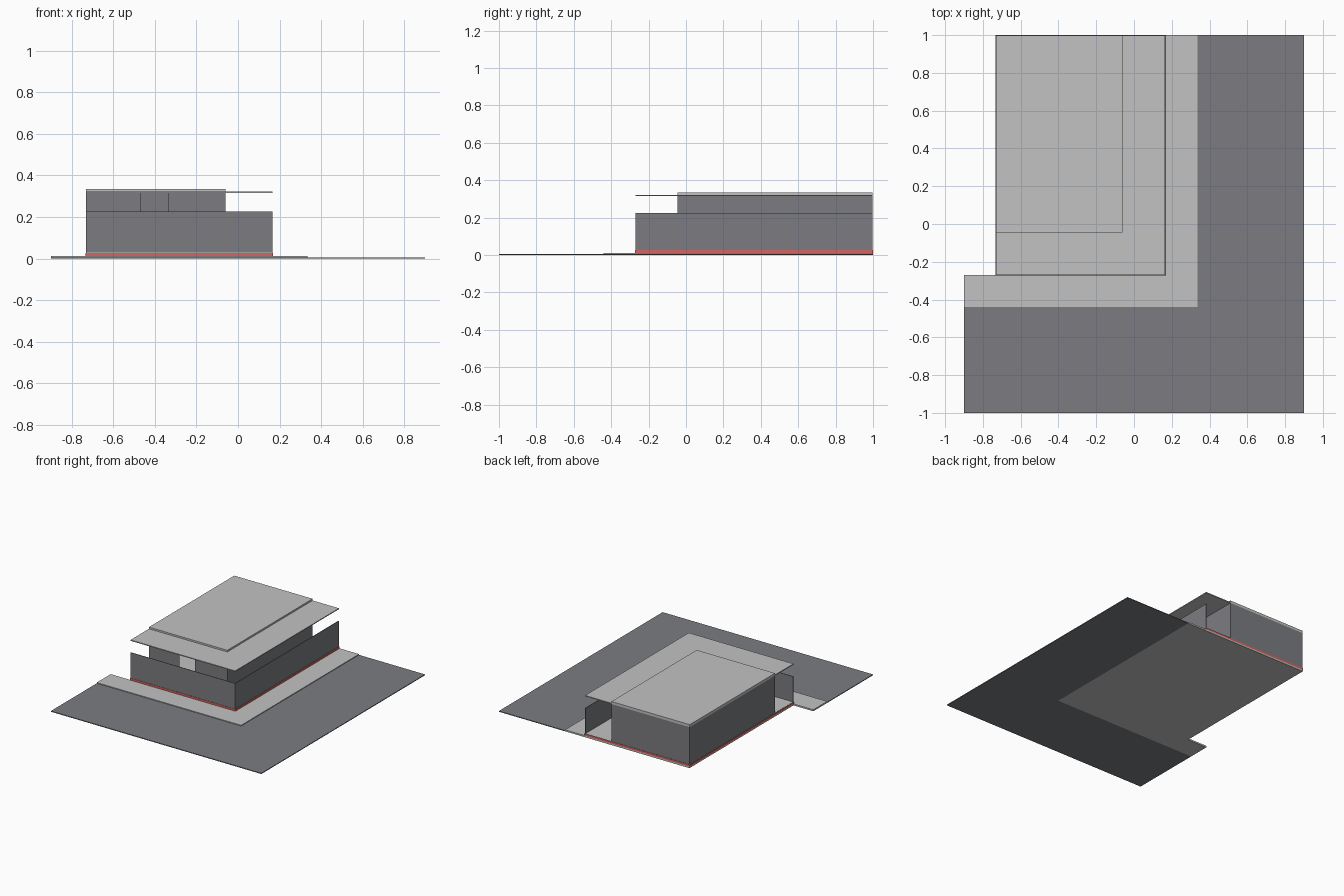
import bpy
import bmesh

cube = bpy.data.objects.get("Cube")
if cube:
    bpy.data.objects.remove(cube, do_unlink=True)


def material(name, rgb):
    m = bpy.data.materials.new(name)
    m.use_nodes = True
    m.diffuse_color = (*rgb, 1)
    m.node_tree.nodes["Principled BSDF"].inputs["Base Color"].default_value = (*rgb, 1)
    return m


dark = material("dark grey", (0.2, 0.203, 0.222))
light = material("light grey", (0.54, 0.54, 0.54))
red = material("red trim", (0.66, 0.13, 0.115))


def prism(name, outline, z0, z1, mat):
    """Extrude a flat outline from z0 up to z1."""
    bm = bmesh.new()
    base = bm.faces.new([bm.verts.new((x, y, z0)) for x, y in outline])
    top = bmesh.ops.extrude_face_region(bm, geom=[base], use_keep_orig=True)
    for v in top["geom"]:
        if isinstance(v, bmesh.types.BMVert):
            v.co.z = z1
    bmesh.ops.recalc_face_normals(bm, faces=bm.faces)
    mesh = bpy.data.meshes.new(name)
    bm.to_mesh(mesh)
    bm.free()
    mesh.materials.append(mat)
    obj = bpy.data.objects.new(name, mesh)
    bpy.context.collection.objects.link(obj)
    return obj


def box(name, x0, x1, y0, y1, z0, z1, mat):
    return prism(name, [(x0, y0), (x1, y0), (x1, y1), (x0, y1)], z0, z1, mat)


# Main plan lines
left, right, front, back = -0.73, 0.165, -0.27, 0.997
room_right, room_front = -0.06, -0.045
walk_right, walk_front = 0.335, -0.44
edge, t = 0.9, 0.004
floor, parapet, ceiling = 0.028, 0.225, 0.315

# Corner road and raised pavement
prism("road", [(-edge, -1), (edge, -1), (edge, 1), (walk_right, 1),
               (walk_right, walk_front), (-edge, walk_front)], 0, 0.006, dark)
prism("pavement", [(-edge, walk_front), (walk_right, walk_front), (walk_right, 1),
                   (left, 1), (left, front), (-edge, front)], 0, 0.012, light)

# Red plinth with a pale floor on it
box("plinth", left - 0.003, right + 0.004, front - 0.003, 1, 0.012, floor - 0.001, red)
box("floor", left, right, front, back, floor - 0.001, floor, light)

# Low outer walls, open at the two far ends
prism("outer_wall", [(left, front), (right, front), (right, back), (right - t, back),
                     (right - t, front + t), (left, front + t)], floor, parapet, dark)

# Hollow room with a doorway in its front wall
door_left, door_right = -0.47, -0.335
prism("room_walls", [
    (door_left, room_front), (left, room_front), (left, back), (room_right, back),
    (room_right, room_front), (door_right, room_front), (door_right, room_front + t),
    (room_right - t, room_front + t), (room_right - t, back - t), (left + t, back - t),
    (left + t, room_front + t), (door_left, room_front + t)], floor, ceiling, dark)

# Wide canopy and smaller roof slab
box("canopy", left, right, front, back, ceiling, 0.322, light)
box("roof_slab", left, room_right, room_front, back, 0.322, 0.335, light)
